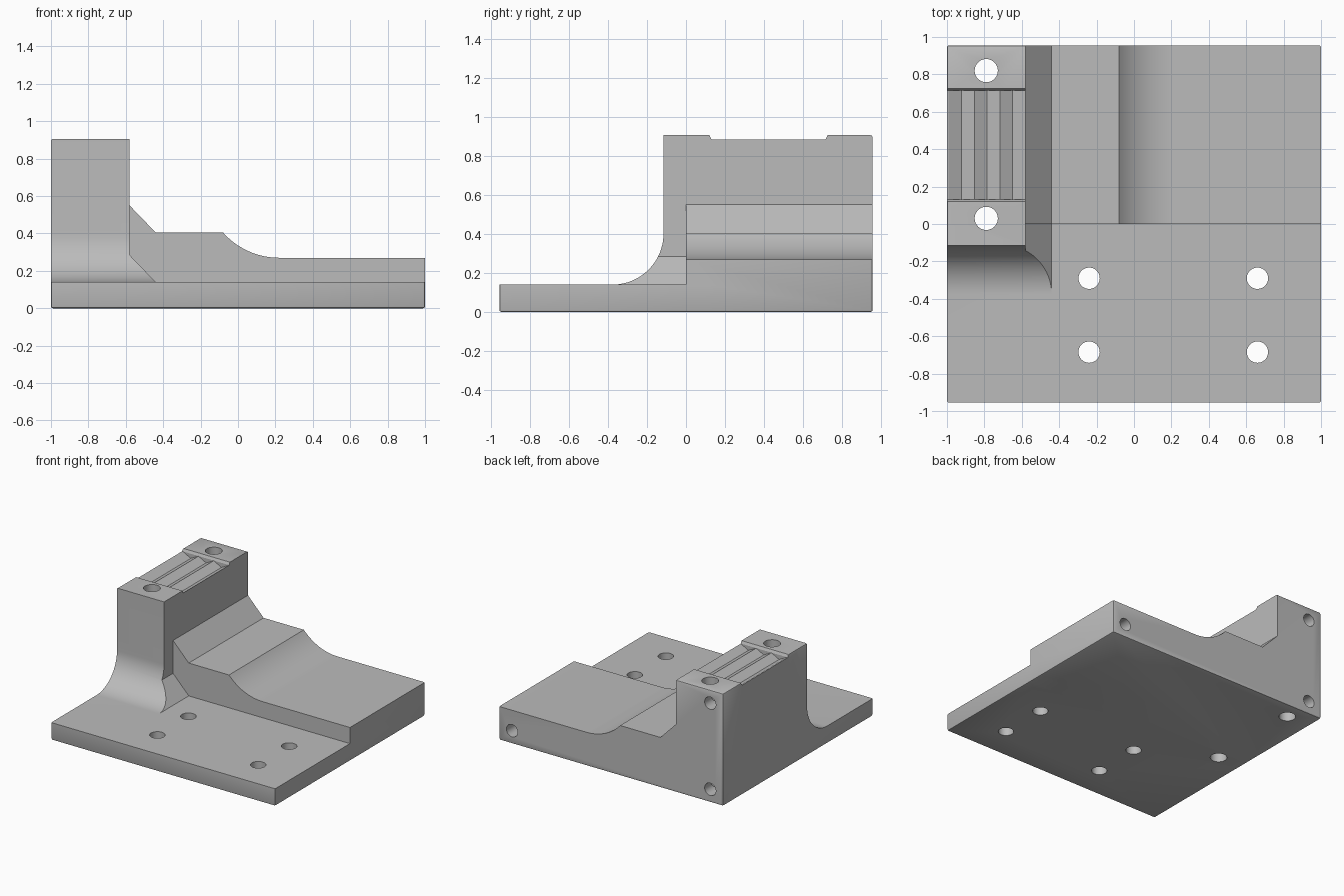
import bpy, bmesh
from math import sin, cos, pi, asin, radians
from mathutils import Matrix

cube = bpy.data.objects.get("Cube")
if cube:
    bpy.data.objects.remove(cube, do_unlink=True)

# One plain grey material
grey = bpy.data.materials.new("machined_grey")
grey.use_nodes = True
grey.diffuse_color = (0.5, 0.5, 0.5, 1)
grey.node_tree.nodes["Principled BSDF"].inputs["Base Color"].default_value = grey.diffuse_color

W, D, H = 1.0, 0.955, 0.905      # half width, half depth, height
PLATE, BLOCK = 0.14, 0.27        # heights of the two plate levels
TOWER_X, TOWER_Y = -0.58, -0.115 # side and front of the tower


def finish(name, bm):
    bmesh.ops.recalc_face_normals(bm, faces=bm.faces)
    mesh = bpy.data.meshes.new(name)
    bm.to_mesh(mesh)
    bm.free()
    mesh.materials.append(grey)
    obj = bpy.data.objects.new(name, mesh)
    bpy.context.collection.objects.link(obj)
    return obj


def prism(name, profile, axis, start, end):
    """Extrude a profile (u, z) along x or y."""
    bm = bmesh.new()
    place = (lambda u, z, t: (u, t, z)) if axis == "y" else (lambda u, z, t: (t, u, z))
    face = bm.faces.new([bm.verts.new(place(u, z, start)) for u, z in profile])
    out = bmesh.ops.extrude_face_region(bm, geom=[face])
    moved = [v for v in out["geom"] if isinstance(v, bmesh.types.BMVert)]
    step = place(0, 0, end - start)
    bmesh.ops.translate(bm, verts=moved, vec=step)
    return finish(name, bm)


def box(name, x0, x1, y0, y1, z0, z1):
    return prism(name, [(x0, z0), (x1, z0), (x1, z1), (x0, z1)], "y", y0, y1)


def drill(x, y, z, radius, length, along_y=False):
    bm = bmesh.new()
    turn = Matrix.Rotation(pi / 2, 4, "X") if along_y else Matrix()
    bmesh.ops.create_cone(bm, cap_ends=True, segments=40, radius1=radius, radius2=radius,
                          depth=length, matrix=Matrix.Translation((x, y, z)) @ turn)
    return finish("hole_cutter", bm)


def apply_modifiers(obj):
    bpy.context.view_layer.update()
    graph = bpy.context.evaluated_depsgraph_get()
    mesh = bpy.data.meshes.new_from_object(obj.evaluated_get(graph))
    obj.modifiers.clear()
    obj.data = mesh


def combine(obj, other, operation):
    mod = obj.modifiers.new("combine", "BOOLEAN")
    mod.operation, mod.solver, mod.object = operation, "EXACT", other
    apply_modifiers(obj)
    bpy.data.objects.remove(other, do_unlink=True)


def arc(cu, cz, r, a0, a1, n=20):
    return [(cu + r * cos(a0 + (a1 - a0) * i / n), cz + r * sin(a0 + (a1 - a0) * i / n))
            for i in range(n + 1)]


# Rear block: tower, chamfered shelf and concave ramp
shelf, ramp_start, ramp_end = 0.405, -0.08, 0.22
dx, dz = ramp_end - ramp_start, shelf - BLOCK
r = (dx * dx + dz * dz) / (2 * dz)
ramp = arc(ramp_end, BLOCK + r, r, -pi / 2, -pi / 2 - asin(dx / r))
body = prism("mounting_bracket",
             [(-W, 0), (W, 0), (W, BLOCK)] + ramp +
             [(-0.44, shelf), (TOWER_X, 0.55), (TOWER_X, H), (-W, H)], "y", 0, D)

# Front plate
combine(body, box("front_plate", -W, W, -D, 0.1, 0, PLATE), "UNION")

# Tower front with curved foot, trimmed by a side chamfer
fillet = 0.262
foot = arc(TOWER_Y - fillet, PLATE + fillet, fillet, -pi / 2, 0)
front = prism("tower_front",
              [(0.1, 0.1), (TOWER_Y - fillet, 0.1)] + foot +
              [(TOWER_Y, H), (0.1, H)], "x", -W, -0.4)
trim = prism("trim", [(-1.2, 0), (-0.44, 0), (-0.44, PLATE), (TOWER_X, 0.285),
                      (TOWER_X, 1.1), (-1.2, 1.1)], "y", -0.8, 0.5)
combine(front, trim, "INTERSECT")
combine(body, front, "UNION")

# Softened outer edges
envelope = box("envelope", -W, W, -D, D, 0, H)
bevel = envelope.modifiers.new("soft_edges", "BEVEL")
bevel.width, bevel.segments = 0.01, 2
apply_modifiers(envelope)
combine(body, envelope, "INTERSECT")

# Recess on top of the tower, with lengthwise V-grooves
recess = prism("recess", [(0.13, 0.885), (0.715, 0.885), (0.735, 0.925), (0.11, 0.925)],
               "x", -1.1, -0.5)
combine(body, recess, "DIFFERENCE")
pitch = 0.0685
teeth = [(TOWER_X - i * pitch, 0.848 if i % 2 else 0.884) for i in range(7)]
grooves = prism("grooves", [(-0.5, 0.884)] + teeth + [(-1.1, 0.884), (-1.1, 0.9), (-0.5, 0.9)],
                "y", 0.13, 0.715)
combine(body, grooves, "DIFFERENCE")

# Vertical through holes in the plate and the tower
for x in (-0.24, 0.66):
    for y in (-0.29, -0.685):
        combine(body, drill(x, y, 0, 0.057, 1), "DIFFERENCE")
for y in (0.03, 0.82):
    combine(body, drill(-0.79, y, 0.5, 0.062, 2), "DIFFERENCE")

# Blind holes in the back
for x, z in ((-0.885, 0.105), (-0.885, 0.8), (0.885, 0.105)):
    combine(body, drill(x, D, z, 0.05, 0.5, True), "DIFFERENCE")

# Smooth curves, sharp edges
bpy.ops.object.select_all(action="DESELECT")
body.select_set(True)
bpy.context.view_layer.objects.active = body
bpy.ops.object.shade_smooth_by_angle(angle=radians(25))
